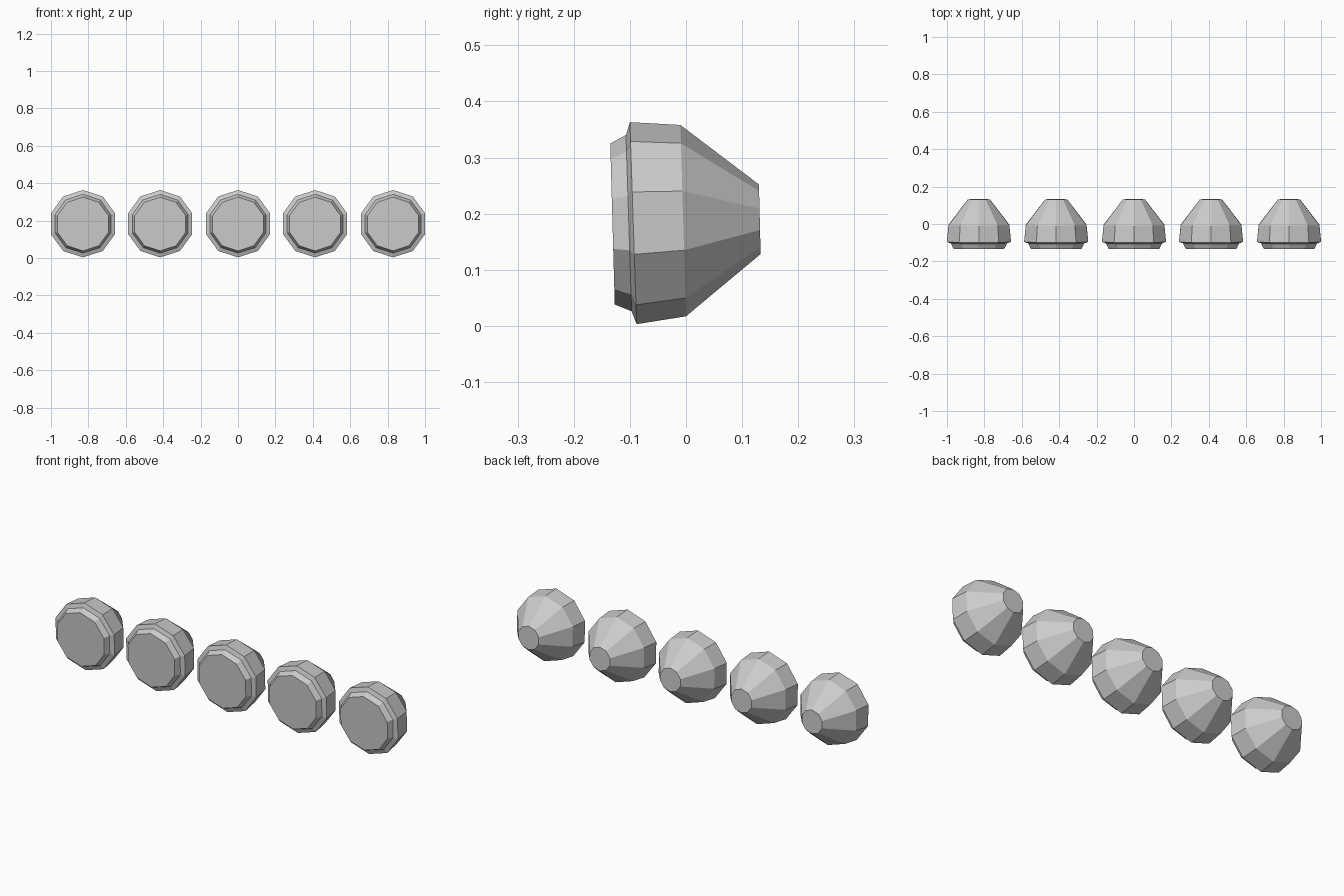
import bpy, bmesh, math

if "Cube" in bpy.data.objects:
    bpy.data.objects.remove(bpy.data.objects["Cube"])

SIDES = 10
# Tilted rings, front to back: (y at top, z at top, y at bottom, z at bottom)
RINGS = [
    (-0.135, 0.325, -0.127, 0.038),   # front face
    (-0.107, 0.340, -0.097, 0.026),   # bezel root
    (-0.100, 0.363, -0.088, 0.003),   # rim
    (-0.010, 0.358, 0.000, 0.017),    # shoulder
    (0.130, 0.252, 0.133, 0.128),     # back cap
]


def lamp_mesh():
    """Loft ten-sided rings into one closed lamp housing."""
    bm = bmesh.new()
    loops = []
    for yt, zt, yb, zb in RINGS:
        r = math.hypot(yt - yb, zt - zb) / 2
        loop = []
        for i in range(SIDES):
            a = 2 * math.pi * i / SIDES
            t = (1 + math.cos(a)) / 2          # 1 at the top, 0 at the bottom
            loop.append(bm.verts.new((r * math.sin(a), yb + (yt - yb) * t, zb + (zt - zb) * t)))
        loops.append(loop)
    for a, b in zip(loops, loops[1:]):
        for i in range(SIDES):
            j = (i + 1) % SIDES
            bm.faces.new((a[i], a[j], b[j], b[i]))
    bm.faces.new(loops[0])
    bm.faces.new(loops[-1])
    bmesh.ops.recalc_face_normals(bm, faces=bm.faces)
    mesh = bpy.data.meshes.new("lamp")
    bm.to_mesh(mesh)
    bm.free()
    return mesh


# Row of five identical lamps
mesh = lamp_mesh()
for n, x in enumerate((-0.829, -0.416, 0.0, 0.412, 0.829), 1):
    lamp = bpy.data.objects.new(f"lamp_{n}", mesh)
    lamp.location.x = x
    bpy.context.collection.objects.link(lamp)
